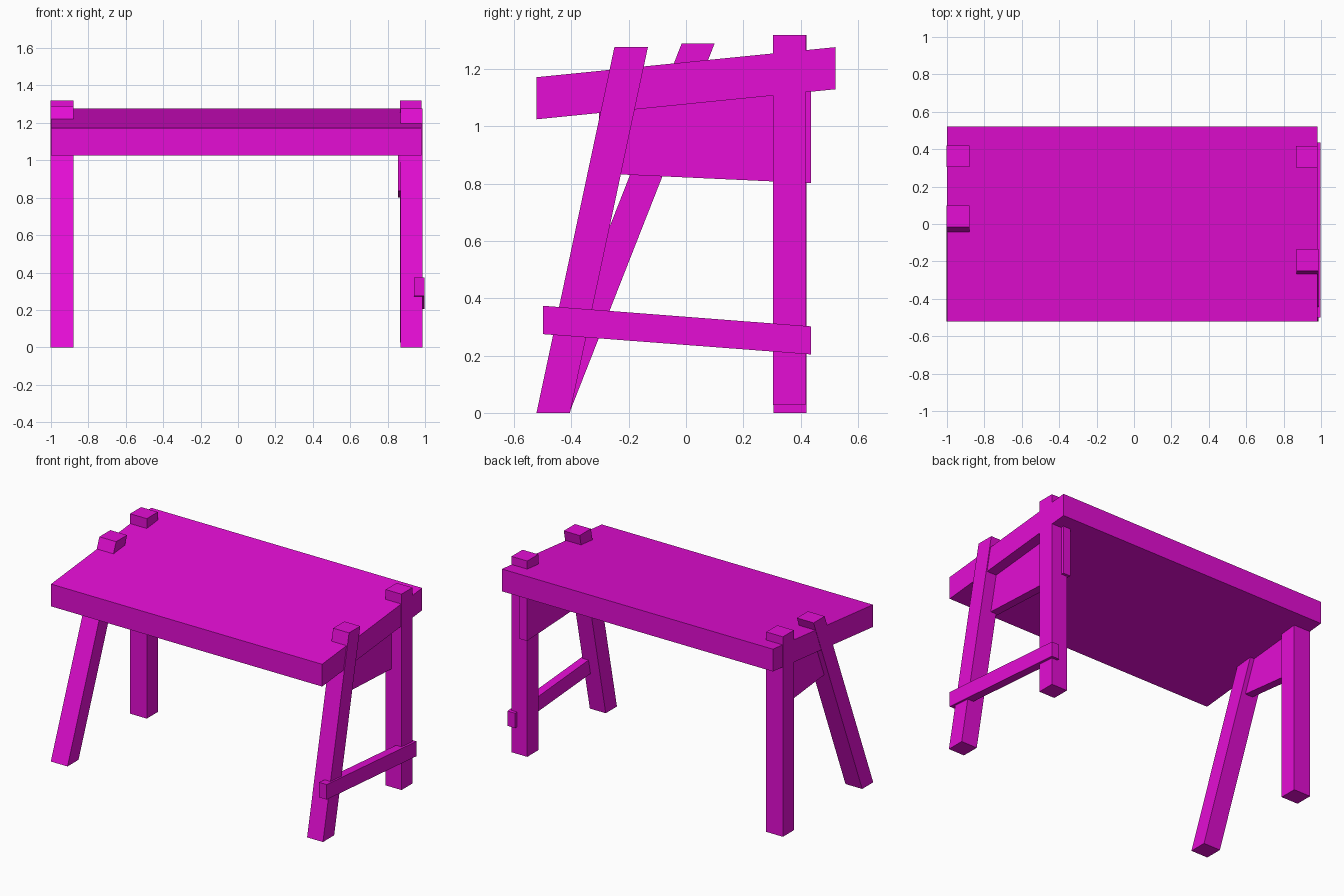
import bpy
import bmesh

cube = bpy.data.objects.get("Cube")
if cube:
    bpy.data.objects.remove(cube, do_unlink=True)

# Single flat colour for the whole table
magenta = bpy.data.materials.new("magenta")
magenta.use_nodes = True
colour = (0.78, 0.004, 0.66, 1)
magenta.diffuse_color = colour
magenta.node_tree.nodes["Principled BSDF"].inputs["Base Color"].default_value = colour


def plank(name, x0, x1, profile):
    """Extrude a side profile of (y, z) points from x0 to x1."""
    bm = bmesh.new()
    face = bm.faces.new([bm.verts.new((x0, y, z)) for y, z in profile])
    result = bmesh.ops.extrude_face_region(bm, geom=[face])
    moved = [v for v in result["geom"] if isinstance(v, bmesh.types.BMVert)]
    bmesh.ops.translate(bm, verts=moved, vec=(x1 - x0, 0, 0))
    bmesh.ops.recalc_face_normals(bm, faces=bm.faces)
    mesh = bpy.data.meshes.new(name)
    bm.to_mesh(mesh)
    bm.free()
    mesh.materials.append(magenta)
    obj = bpy.data.objects.new(name, mesh)
    bpy.context.collection.objects.link(obj)
    return obj


def leg(name, x0, x1, bottom_y, top_y, z0, z1, depth=0.115):
    """A square post, leaning when bottom_y and top_y differ."""
    return plank(name, x0, x1, [(bottom_y, z0), (bottom_y + depth, z0),
                                (top_y + depth, z1), (top_y, z1)])


# Sloping top
plank("tabletop", -1.0, 0.98,
      [(-0.522, 1.025), (0.522, 1.13), (0.522, 1.277), (-0.522, 1.172)])

# Legs, whose ends poke through the top
leg("front_left_leg", 0.87, 0.986, -0.522, -0.25, 0, 1.277, 0.117)
leg("back_left_leg", 0.867, 0.982, 0.303, 0.303, 0.027, 1.32)
leg("front_right_leg", -1.002, -0.88, -0.522, -0.015, 0, 1.29)
leg("back_right_leg", -1.002, -0.88, 0.305, 0.305, 0, 1.32)

# Wide boards under the top, joining each pair of legs
plank("left_apron", 0.855, 0.91,
      [(-0.303, 0.836), (0.437, 0.802), (0.437, 1.13), (-0.303, 1.06)])
plank("right_apron", -0.965, -0.91,
      [(-0.11, 0.88), (0.36, 0.83), (0.36, 1.13), (-0.05, 1.09)])

# Low rail on the outside of the left legs
plank("left_rail", 0.942, 0.998,
      [(-0.5, 0.275), (0.437, 0.204), (0.437, 0.302), (-0.5, 0.374)])
